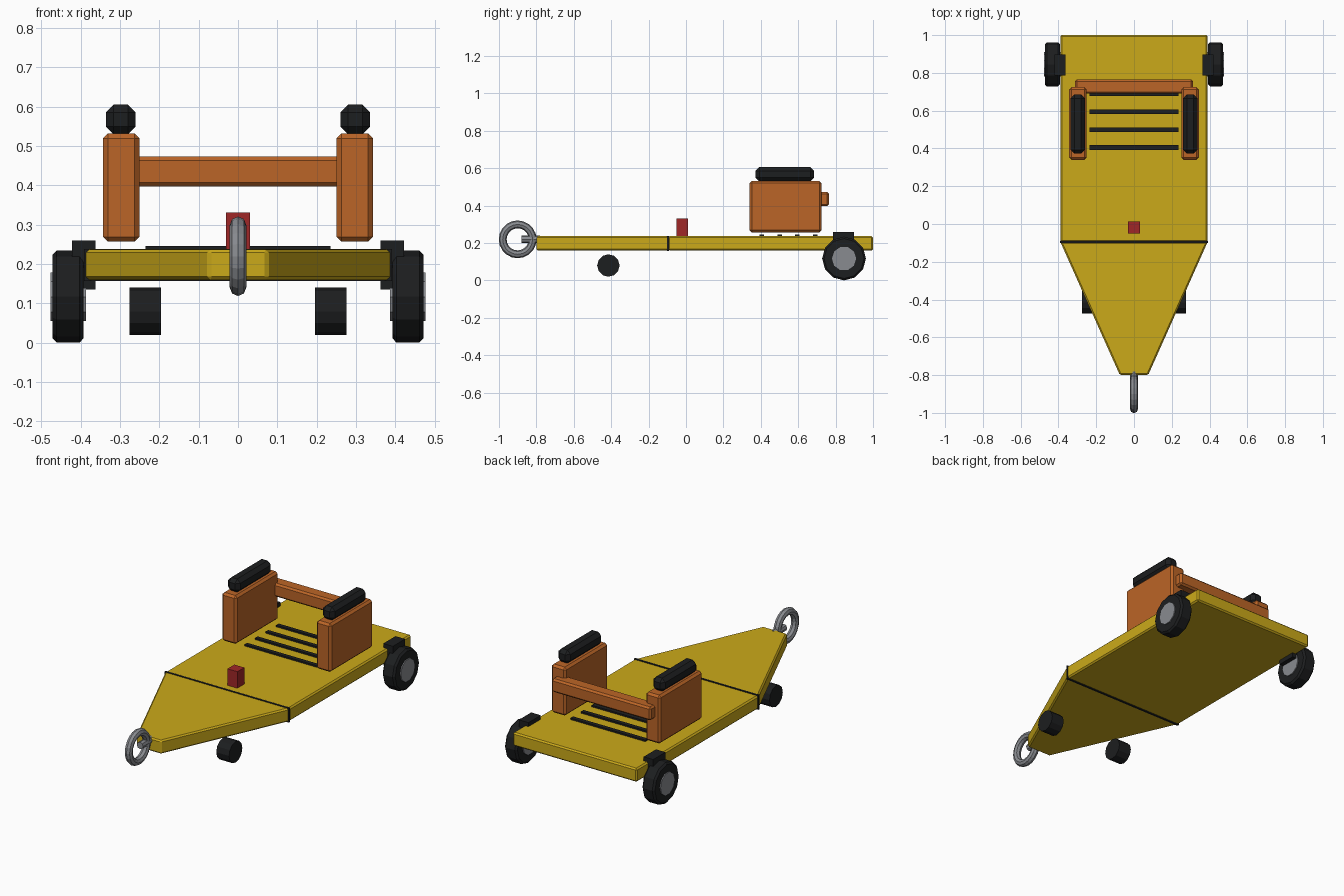
import bpy, bmesh, math
from mathutils import Matrix, Vector

if "Cube" in bpy.data.objects:
    bpy.data.objects.remove(bpy.data.objects["Cube"])


def mat(name, rgb):
    m = bpy.data.materials.new(name)
    m.diffuse_color = (*rgb, 1)
    m.use_nodes = True
    m.node_tree.nodes["Principled BSDF"].inputs["Base Color"].default_value = m.diffuse_color
    return m


YELLOW = mat("yellow_paint", (0.60, 0.40, 0.01))
ORANGE = mat("orange_paint", (0.50, 0.13, 0.02))
BLACK = mat("black_rubber", (0.012, 0.013, 0.014))
RED = mat("red_paint", (0.35, 0.02, 0.02))
STEEL = mat("steel", (0.25, 0.26, 0.28))


def finish(name, bm, material, bevel=0.0, angle=30):
    bmesh.ops.recalc_face_normals(bm, faces=bm.faces)
    me = bpy.data.meshes.new(name)
    bm.to_mesh(me)
    bm.free()
    me.materials.append(material)
    ob = bpy.data.objects.new(name, me)
    bpy.context.collection.objects.link(ob)
    if bevel:
        b = ob.modifiers.new("bevel", 'BEVEL')
        b.width, b.segments = bevel, 1
        b.limit_method, b.angle_limit = 'ANGLE', math.radians(angle)
    return ob


def box(name, x, y, z, material, bevel=0.0):
    bm = bmesh.new()
    lo, hi = Vector((x[0], y[0], z[0])), Vector((x[1], y[1], z[1]))
    m = Matrix.Translation((lo + hi) / 2) @ Matrix.Diagonal((*(hi - lo), 1))
    bmesh.ops.create_cube(bm, size=1, matrix=m)
    return finish(name, bm, material, bevel)


def cylinder(name, centre, r, length, axis, sides, material, bevel=0.0):
    bm = bmesh.new()
    rot = Matrix.Rotation(math.pi / 2, 4, 'Y' if axis == 'X' else 'X')
    bmesh.ops.create_cone(bm, cap_ends=True, segments=sides, radius1=r, radius2=r,
                          depth=length, matrix=Matrix.Translation(centre) @ rot)
    return finish(name, bm, material, bevel, 50)


# Deck and tapered nose
box("rear_deck", (-0.39, 0.39), (-0.095, 1.0), (0.16, 0.237), YELLOW, 0.008)
bm = bmesh.new()
outline = [(-0.39, -0.095), (-0.075, -0.8), (0.075, -0.8), (0.39, -0.095)]
face = bm.faces.new([bm.verts.new((x, y, 0.16)) for x, y in outline])
top = bmesh.ops.extrude_face_region(bm, geom=[face])["geom"]
bmesh.ops.translate(bm, vec=(0, 0, 0.077),
                    verts=[v for v in top if isinstance(v, bmesh.types.BMVert)])
finish("front_nose", bm, YELLOW, 0.008)
box("deck_seam", (-0.391, 0.391), (-0.101, -0.091), (0.157, 0.239), BLACK)

# Grip strips and control box on the deck
for i in range(4):
    y = 0.405 + 0.095 * i
    box(f"grip_strip_{i + 1}", (-0.235, 0.235), (y - 0.012, y + 0.012), (0.23, 0.246), BLACK)
box("control_box", (-0.031, 0.031), (-0.05, 0.012), (0.232, 0.331), RED)

# Side panels, pads, wheels and guards, mirrored left and right
for side, s in (("left", -1), ("right", 1)):
    def span(a, b):
        return tuple(sorted((s * a, s * b)))
    box(f"{side}_panel", span(0.251, 0.343), (0.34, 0.725), (0.257, 0.532), ORANGE, 0.012)
    box(f"{side}_pad", span(0.26, 0.336), (0.372, 0.685), (0.53, 0.606), BLACK, 0.02)
    cylinder(f"{side}_rear_wheel", (s * 0.432, 0.845, 0.1175), 0.117, 0.078, 'X', 12, BLACK, 0.01)
    cylinder(f"{side}_rear_hub", (s * 0.432, 0.845, 0.117), 0.065, 0.09, 'X', 10, STEEL)
    box(f"{side}_wheel_guard", span(0.362, 0.422), (0.787, 0.897), (0.135, 0.26), BLACK)
    cylinder(f"{side}_front_wheel", (s * 0.236, -0.415, 0.08), 0.06, 0.08, 'X', 12, BLACK)

# Rear crossbar
box("crossbar", (-0.312, 0.312), (0.69, 0.765), (0.397, 0.473), ORANGE, 0.01)

# Towing ring standing in the YZ plane
bm = bmesh.new()
N, M = 20, 8
rings = []
for i in range(N):
    a = 2 * math.pi * i / N
    ring = []
    for j in range(M):
        b = 2 * math.pi * j / M
        r = 0.08 + 0.021 * math.cos(b)
        ring.append(bm.verts.new((0.021 * math.sin(b), -0.9 + r * math.cos(a), 0.22 + r * math.sin(a))))
    rings.append(ring)
for i in range(N):
    p, q = rings[i], rings[(i + 1) % N]
    for j in range(M):
        k = (j + 1) % M
        bm.faces.new((p[j], q[j], q[k], p[k]))
finish("tow_ring", bm, STEEL)
cylinder("tow_shaft", (0, -0.83, 0.22), 0.02, 0.1, 'Y', 8, STEEL)
